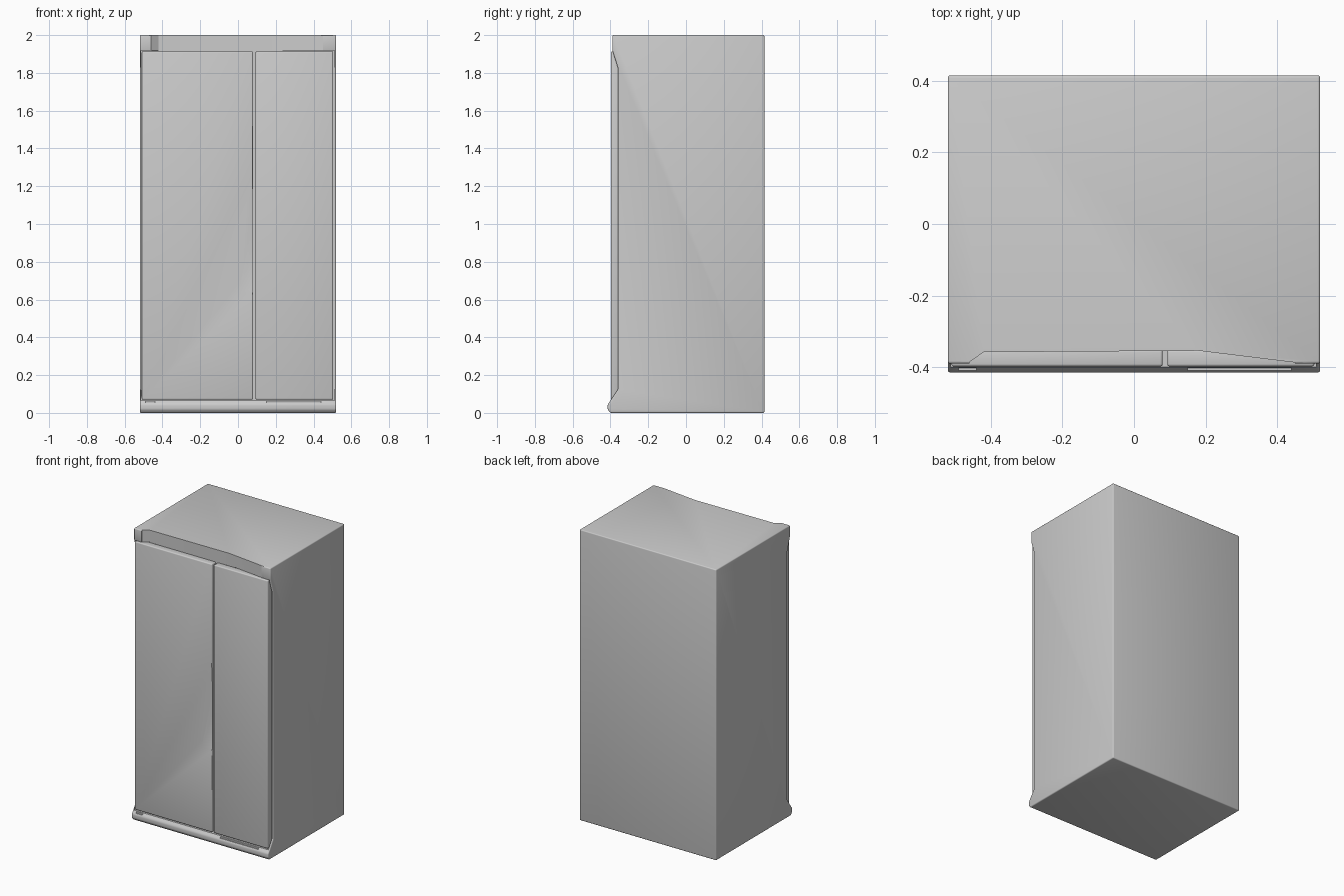
import bpy, bmesh
from mathutils import Vector

if "Cube" in bpy.data.objects:
    bpy.data.objects.remove(bpy.data.objects["Cube"])


def make_object(name, bm):
    bmesh.ops.recalc_face_normals(bm, faces=bm.faces)
    mesh = bpy.data.meshes.new(name)
    bm.to_mesh(mesh)
    bm.free()
    ob = bpy.data.objects.new(name, mesh)
    bpy.context.collection.objects.link(ob)
    return ob


def prism(name, points, offset):
    """Extrude a closed outline of 3D points along offset."""
    bm = bmesh.new()
    face = bm.faces.new([bm.verts.new(p) for p in points])
    ext = bmesh.ops.extrude_face_region(bm, geom=[face])
    verts = [g for g in ext["geom"] if isinstance(g, bmesh.types.BMVert)]
    bmesh.ops.translate(bm, verts=verts, vec=Vector(offset))
    return make_object(name, bm)


def box(name, x0, x1, y0, y1, z0, z1):
    base = [(x0, y0, z0), (x1, y0, z0), (x1, y1, z0), (x0, y1, z0)]
    return prism(name, base, (0, 0, z1 - z0))


def hull(name, points):
    bm = bmesh.new()
    for p in points:
        bm.verts.new(p)
    bmesh.ops.convex_hull(bm, input=bm.verts)
    return make_object(name, bm)


def finish(ob, bevel, cutters=()):
    """Round the edges, carve with the cutters, then bake and shade."""
    mod = ob.modifiers.new("Bevel", "BEVEL")
    mod.width, mod.segments, mod.limit_method = bevel, 3, "ANGLE"
    for cutter in cutters:
        cutter.hide_render = True
        cut = ob.modifiers.new("Cut", "BOOLEAN")
        cut.operation, cut.solver, cut.object = "DIFFERENCE", "EXACT", cutter
    deps = bpy.context.evaluated_depsgraph_get()
    mesh = bpy.data.meshes.new_from_object(ob.evaluated_get(deps))
    ob.modifiers.clear()
    ob.data = mesh
    for cutter in cutters:
        bpy.data.objects.remove(cutter)
    bpy.ops.object.select_all(action="DESELECT")
    ob.select_set(True)
    bpy.context.view_layer.objects.active = ob
    bpy.ops.object.shade_smooth_by_angle(angle=0.6)


# Cabinet: side profile with kick lip at the bottom and overhang at the top
side = [(0.415, 0), (-0.40, 0), (-0.415, 0.018), (-0.415, 0.045),
        (-0.40, 0.066), (-0.36, 0.125), (-0.36, 1.825),
        (-0.39, 1.92), (-0.39, 2.0), (0.415, 2.0)]
cabinet = prism("cabinet", [(-0.52, y, z) for y, z in side], (1.04, 0, 0))

# Recess that holds the doors, leaving thin side flanges
door_recess = box("door_recess", -0.513, 0.51, -0.5, -0.353, 0.066, 1.918)

# Scooped front of the top panel
scoop = [(-0.46, -0.5), (-0.46, -0.386), (-0.42, -0.358),
         (0.18, -0.354), (0.45, -0.387), (0.45, -0.5)]
top_scoop = prism("top_scoop", [(x, y, 1.90) for x, y in scoop], (0, 0, 0.2))

# Shallow notches along the kick lip
notches = [box("notch", x0, x1, -0.45, -0.402, 0.053, 0.09)
           for x0, x1 in ((-0.49, -0.44), (0.15, 0.44))]
finish(cabinet, 0.007, [door_recess, top_scoop] + notches)

# Doors, with a shallow tapering finger grip beside the gap
left_door = box("left_door", -0.51, 0.08, -0.398, -0.351, 0.07, 1.914)
right_door = box("right_door", 0.093, 0.504, -0.398, -0.351, 0.07, 1.914)
grip = hull("grip", [(0.0, -0.399, 0.64), (0.1, -0.399, 0.62), (0.1, -0.387, 0.66),
                     (0.04, -0.399, 1.1), (0.1, -0.390, 1.1), (0.1, -0.399, 1.45)])
finish(left_door, 0.007, [grip])
finish(right_door, 0.007)
